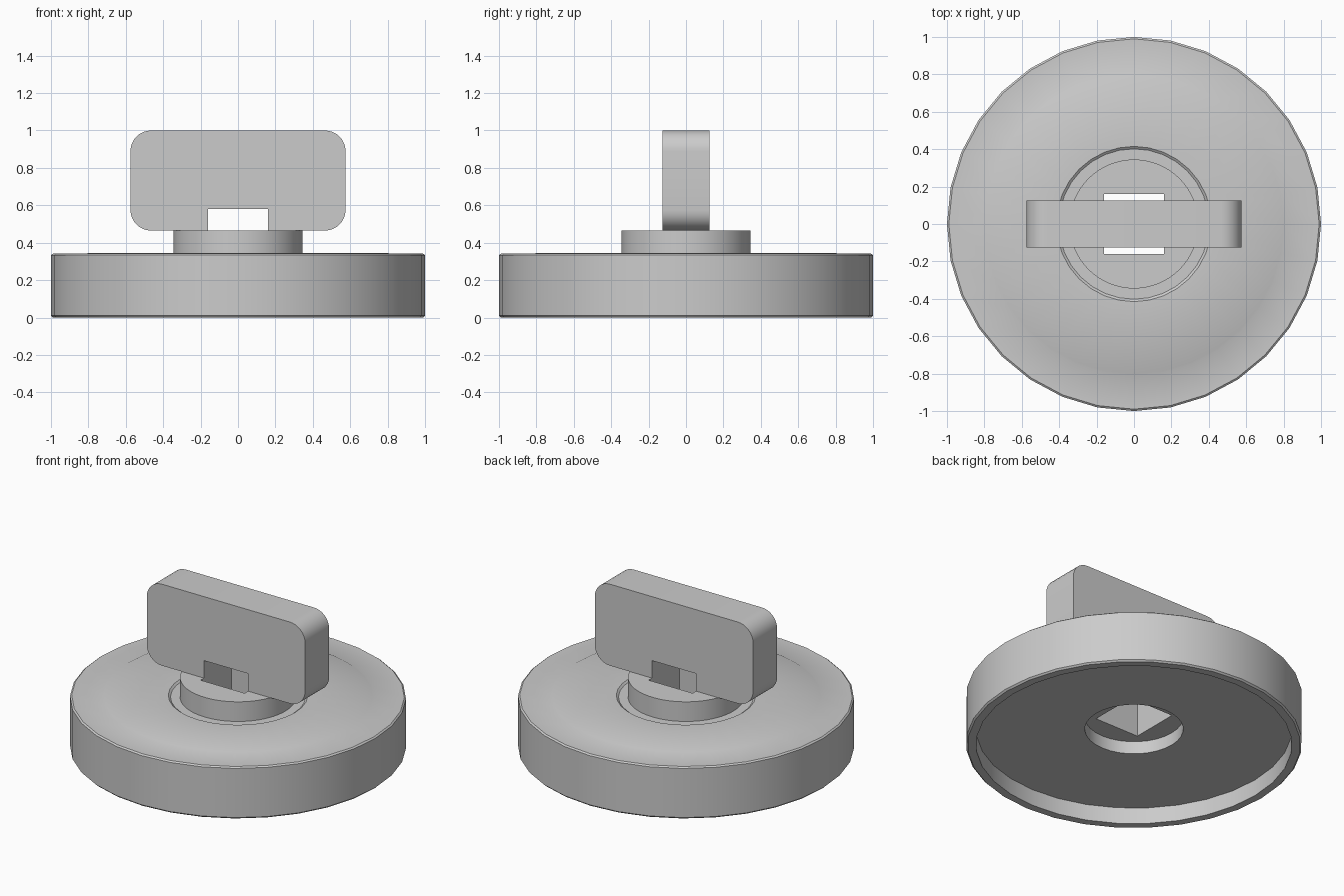
import bpy, bmesh
from math import sin, cos, pi, radians

if "Cube" in bpy.data.objects:
    bpy.data.objects.remove(bpy.data.objects["Cube"])


def make_object(name, bm):
    bmesh.ops.remove_doubles(bm, verts=bm.verts, dist=1e-5)
    bmesh.ops.recalc_face_normals(bm, faces=bm.faces)
    mesh = bpy.data.meshes.new(name)
    bm.to_mesh(mesh)
    bm.free()
    obj = bpy.data.objects.new(name, mesh)
    bpy.context.collection.objects.link(obj)
    return obj


def lathe(name, profile, sides):
    """Revolve (radius, z) points that start and end on the axis."""
    bm = bmesh.new()
    verts = [bm.verts.new((r, 0, z)) for r, z in profile]
    edges = [bm.edges.new(pair) for pair in zip(verts, verts[1:])]
    bmesh.ops.spin(bm, geom=verts + edges, cent=(0, 0, 0), axis=(0, 0, 1),
                   angle=2 * pi, steps=sides)
    return make_object(name, bm)


def activate(obj):
    bpy.ops.object.select_all(action='DESELECT')
    obj.select_set(True)
    bpy.context.view_layer.objects.active = obj


def smooth(obj):
    activate(obj)
    bpy.ops.object.shade_smooth_by_angle(angle=radians(30))


# Round base: stepped top, recessed underside with a central socket
base = lathe("base_disc", [
    (0, 0.19), (0.293, 0.19), (0.293, 0.107), (0.94, 0.107), (0.94, 0),
    (0.99, 0), (1, 0.01), (1, 0.333), (0.99, 0.341), (0.81, 0.341),
    (0.80, 0.346), (0.415, 0.346), (0.402, 0.336), (0, 0.336)], 32)

# Short neck under the handle
neck = lathe("neck", [(0, 0.336), (0.345, 0.336), (0.345, 0.465), (0, 0.465)], 64)

# Square shaft hole through base and neck
bpy.ops.mesh.primitive_cube_add(size=1, location=(0, 0, 0.3))
cutter = bpy.context.object
cutter.name = "shaft_hole_cutter"
cutter.scale = (0.32, 0.32, 0.9)
cutter.hide_render = True
bpy.context.view_layer.update()
for part in (base, neck):
    mod = part.modifiers.new("shaft_hole", 'BOOLEAN')
    mod.operation = 'DIFFERENCE'
    mod.solver = 'EXACT'
    mod.object = cutter
    activate(part)
    bpy.ops.object.modifier_apply(modifier=mod.name)
bpy.data.objects.remove(cutter)

# Handle: rounded rectangle with a notch above the hole
half_w, low, high, rad, notch_w, notch_z = 0.575, 0.465, 1.0, 0.11, 0.16, 0.58
outline = [(-notch_w, low), (-notch_w, notch_z), (notch_w, notch_z), (notch_w, low)]
for cx, cz, start in ((half_w - rad, low + rad, -90), (half_w - rad, high - rad, 0),
                      (rad - half_w, high - rad, 90), (rad - half_w, low + rad, 180)):
    for i in range(9):
        a = radians(start + 90 * i / 8)
        outline.append((cx + rad * cos(a), cz + rad * sin(a)))
bm = bmesh.new()
face = bm.faces.new([bm.verts.new((x, -0.125, z)) for x, z in outline])
grown = bmesh.ops.extrude_face_region(bm, geom=[face], use_keep_orig=True)
bmesh.ops.translate(bm, vec=(0, 0.25, 0),
                    verts=[v for v in grown["geom"] if isinstance(v, bmesh.types.BMVert)])
handle = make_object("handle", bm)

for part in (base, neck, handle):
    smooth(part)
